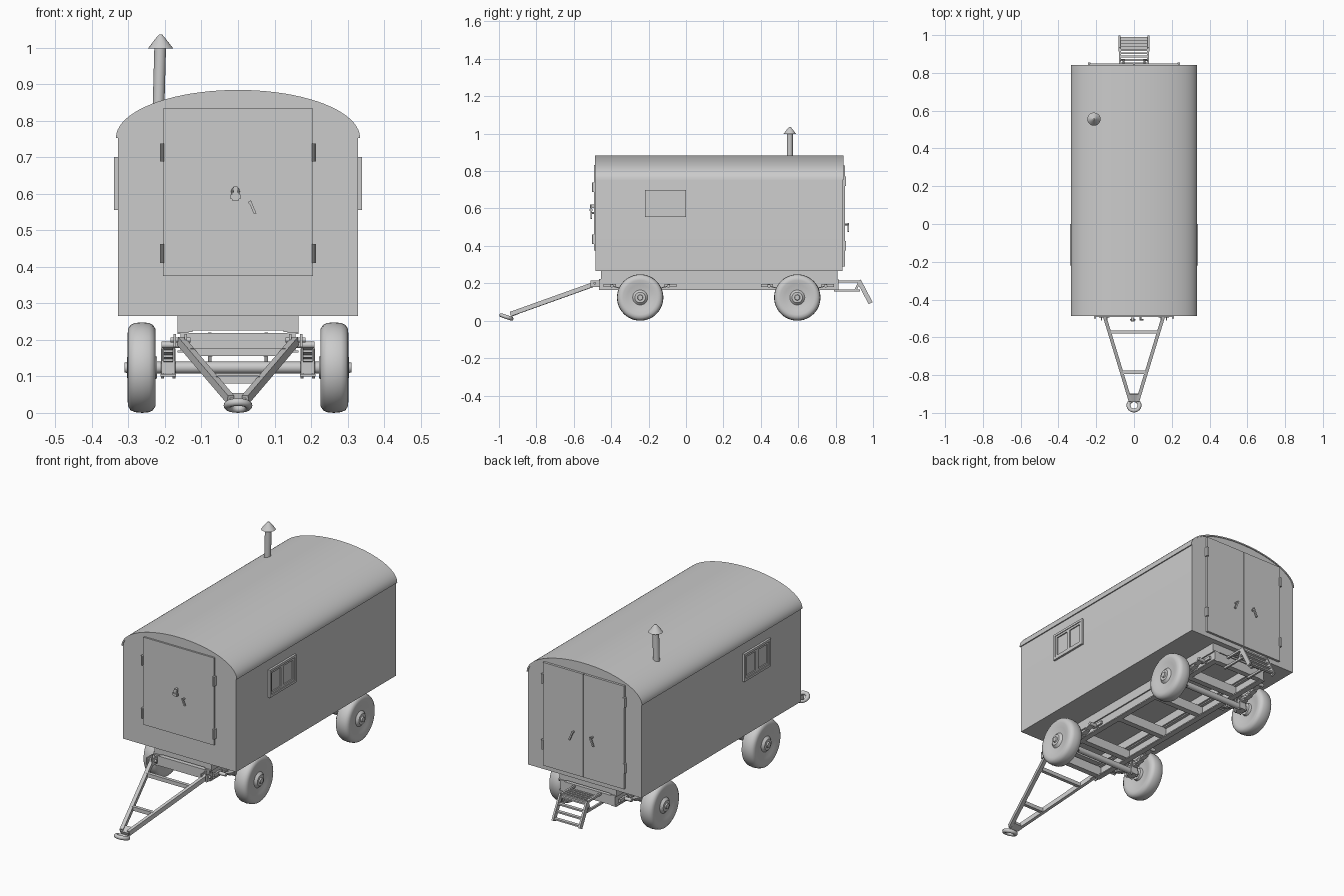
import bpy, bmesh, math
from mathutils import Vector, Matrix

if "Cube" in bpy.data.objects:
    bpy.data.objects.remove(bpy.data.objects["Cube"])


def finish(name, bm, smooth=False):
    bmesh.ops.recalc_face_normals(bm, faces=bm.faces)
    me = bpy.data.meshes.new(name)
    bm.to_mesh(me)
    bm.free()
    ob = bpy.data.objects.new(name, me)
    bpy.context.collection.objects.link(ob)
    if smooth:
        bpy.ops.object.select_all(action='DESELECT')
        ob.select_set(True)
        bpy.context.view_layer.objects.active = ob
        bpy.ops.object.shade_smooth_by_angle(angle=math.radians(35))
    return ob


def box(name, x0, x1, y0, y1, z0, z1):
    bm = bmesh.new()
    m = Matrix.Translation(((x0 + x1) / 2, (y0 + y1) / 2, (z0 + z1) / 2)) @ \
        Matrix.Diagonal((abs(x1 - x0), abs(y1 - y0), abs(z1 - z0), 1))
    bmesh.ops.create_cube(bm, size=1, matrix=m)
    return finish(name, bm)


def align(a, b):
    # local z along a-b, local x kept horizontal
    a, b = Vector(a), Vector(b)
    z = (b - a).normalized()
    x = Vector((0, 0, 1)).cross(z)
    x = x.normalized() if x.length > 1e-5 else Vector((1, 0, 0))
    y = z.cross(x)
    rot = Matrix((x, y, z)).transposed().to_4x4()
    return Matrix.Translation((a + b) / 2) @ rot, (b - a).length


def bar(name, a, b, w, h):
    m, l = align(a, b)
    bm = bmesh.new()
    bmesh.ops.create_cube(bm, size=1, matrix=m @ Matrix.Diagonal((w, h, l, 1)))
    return finish(name, bm)


def rod(name, a, b, r, r2=None, n=20):
    m, l = align(a, b)
    bm = bmesh.new()
    bmesh.ops.create_cone(bm, cap_ends=True, segments=n, radius1=r,
                          radius2=r if r2 is None else r2, depth=l, matrix=m)
    return finish(name, bm, True)


def prism(name, pts, y0, y1, smooth=True):
    # x-z outline extruded along y
    bm = bmesh.new()
    f = bm.faces.new([bm.verts.new((x, y0, z)) for x, z in pts])
    ret = bmesh.ops.extrude_face_region(bm, geom=[f])
    vs = [v for v in ret['geom'] if isinstance(v, bmesh.types.BMVert)]
    bmesh.ops.translate(bm, verts=vs, vec=(0, y1 - y0, 0))
    return finish(name, bm, smooth)


def lathe(name, prof, loc, side, n=48):
    # (x, r) profile spun around the x axis
    bm = bmesh.new()
    vs = [bm.verts.new((x, 0, r)) for x, r in prof]
    es = [bm.edges.new(p) for p in zip(vs, vs[1:])]
    bmesh.ops.spin(bm, geom=vs + es, cent=(0, 0, 0), axis=(1, 0, 0),
                   angle=math.tau, steps=n)
    bmesh.ops.remove_doubles(bm, verts=bm.verts, dist=1e-5)
    bmesh.ops.transform(bm, verts=bm.verts, matrix=Matrix.Translation(loc) @ Matrix.Diagonal((side, 1, 1, 1)))
    return finish(name, bm, True)


def torus(name, loc, R, r, rot, n=32, k=12):
    bm = bmesh.new()
    vs = [bm.verts.new((R + r * math.cos(t * math.tau / k), 0, r * math.sin(t * math.tau / k))) for t in range(k)]
    es = [bm.edges.new((vs[i], vs[(i + 1) % k])) for i in range(k)]
    bmesh.ops.spin(bm, geom=vs + es, cent=(0, 0, 0), axis=(0, 0, 1), angle=math.tau, steps=n)
    bmesh.ops.remove_doubles(bm, verts=bm.verts, dist=1e-5)
    bmesh.ops.transform(bm, verts=bm.verts, matrix=Matrix.Translation(loc) @ rot)
    return finish(name, bm, True)


def arch(a, b, n=40):
    return [(a * math.cos(math.pi * i / n), 0.753 + b * math.sin(math.pi * i / n)) for i in range(n + 1)]


# cabin and arched roof shell
prism("cabin", [(0.328, 0.265)] + arch(0.328, 0.126) + [(-0.328, 0.265)], -0.483, 0.838)
prism("roof", arch(0.334, 0.131) + arch(0.326, 0.124)[::-1], -0.487, 0.842)

# front door with hinges, padlock and handle
box("front_door", -0.205, 0.205, -0.492, -0.48, 0.375, 0.833)
for s in (-1, 1):
    for z0, z1 in ((0.41, 0.462), (0.688, 0.738)):
        box("front_hinge", s * 0.202, s * 0.213, -0.498, -0.48, z0, z1)
        rod("hinge_pin", (s * 0.207, -0.498, z0), (s * 0.207, -0.498, z1), 0.005, n=10)
bm = bmesh.new()
bmesh.ops.create_cube(bm, size=1, matrix=Matrix.Translation((-0.007, -0.507, 0.592)) @ Matrix.Diagonal((0.028, 0.016, 0.02, 1)))
bmesh.ops.bevel(bm, geom=bm.edges[:], offset=0.004, segments=2, affect='EDGES')
finish("padlock", bm, True)
torus("padlock_shackle", (-0.007, -0.507, 0.606), 0.009, 0.003, Matrix.Rotation(math.pi / 2, 4, 'X'), 20, 8)
box("hasp", -0.012, -0.002, -0.512, -0.49, 0.602, 0.62)
rod("front_handle_stem", (0.034, -0.49, 0.575), (0.034, -0.508, 0.575), 0.005, n=10)
bar("front_handle", (0.032, -0.507, 0.58), (0.047, -0.507, 0.545), 0.008, 0.007)

# rear double doors with hinges and handles
for s in (-1, 1):
    box("rear_door", s * 0.002, s * 0.235, 0.835, 0.85, 0.29, 0.83)
    for z in (0.375, 0.72):
        box("rear_hinge", s * 0.23, s * 0.243, 0.835, 0.855, z, z + 0.05)
    rod("rear_handle_stem", (s * 0.055, 0.85, 0.515), (s * 0.055, 0.868, 0.515), 0.005, n=10)
    bar("rear_handle", (s * 0.05, 0.867, 0.52), (s * 0.07, 0.867, 0.475), 0.008, 0.008)

# side windows: frame bars, panes and inner sashes
for s in (-1, 1):
    def win(name, y0, y1, z0, z1, t):
        box(name, s * 0.32, s * t, y0, y1, z0, z1)
    win("window_frame_bottom", -0.22, 0, 0.555, 0.567, 0.339)
    win("window_frame_top", -0.22, 0, 0.688, 0.70, 0.339)
    for y in (-0.22, -0.012):
        win("window_frame_side", y, y + 0.012, 0.567, 0.688, 0.339)
    for y in (-0.208, -0.11):
        win("window_pane", y, y + 0.098, 0.567, 0.688, 0.329)
        for z in (0.567, 0.677):
            win("sash_rail", y, y + 0.098, z, z + 0.011, 0.335)
        for yy in (y, y + 0.087):
            win("sash_stile", yy, yy + 0.011, 0.578, 0.677, 0.335)

# chimney
rod("chimney_pipe", (-0.218, 0.555, 0.82), (-0.213, 0.555, 1.0), 0.016)
rod("chimney_cap", (-0.212, 0.555, 0.997), (-0.212, 0.555, 1.028), 0.035, 0.011)
rod("chimney_cap_top", (-0.212, 0.555, 1.028), (-0.212, 0.555, 1.036), 0.011, 0.004)

# chassis: timber sills on steel rails with cross members
for s in (-1, 1):
    box("sill_beam", s * 0.125, s * 0.165, -0.455, 0.81, 0.222, 0.266)
    box("rail_web", s * 0.15, s * 0.158, -0.465, 0.815, 0.165, 0.222)
    for z in (0.165, 0.216):
        box("rail_flange", s * 0.135, s * 0.165, -0.465, 0.815, z, z + 0.006)
for y in (-0.455, 0.77):
    box("sill_cross", -0.125, 0.125, y, y + 0.04, 0.225, 0.266)
for y in (-0.465, -0.245, 0.04, 0.32, 0.58, 0.785):
    box("cross_member", -0.152, 0.152, y, y + 0.03, 0.168, 0.218)

# wheels, axles and leaf springs
wheel = [(0.222, 0), (0.222, 0.03), (0.235, 0.034), (0.233, 0.07), (0.226, 0.09), (0.226, 0.106),
         (0.233, 0.117), (0.243, 0.122), (0.262, 0.124), (0.282, 0.122), (0.294, 0.117),
         (0.301, 0.106), (0.302, 0.092), (0.296, 0.07), (0.292, 0.04), (0.298, 0.034),
         (0.304, 0.028), (0.304, 0.015), (0.311, 0.013), (0.311, 0)]
for y in (-0.245, 0.595):
    rod("axle", (-0.23, y, 0.124), (0.23, y, 0.124), 0.016)
    for s in (-1, 1):
        lathe("wheel", wheel, (0, y, 0.124), s)
        # stacked curved leaves
        for k, half in enumerate((0.15, 0.115, 0.08, 0.045)):
            pts = []
            for i in range(13):
                u = half * (i / 6 - 1)
                pts.append((u, 0.166 - 0.007 * k + 0.022 * (u / 0.15) ** 2))
            ring = pts + [(u, z - 0.006) for u, z in pts[::-1]]
            leaf = prism("spring_leaf", ring, -0.013, 0.013)
            leaf.matrix_world = Matrix.Translation((s * 0.191, y, 0)) @ Matrix.Rotation(math.pi / 2, 4, 'Z')
        box("spring_seat", s * 0.175, s * 0.207, y - 0.022, y + 0.022, 0.108, 0.142)
        # U-bolts
        for dx in (0.175, 0.207):
            for dy in (-0.018, 0.018):
                rod("u_bolt", (s * dx, y + dy, 0.094), (s * dx, y + dy, 0.176), 0.004, n=8)
        for dy in (-0.018, 0.018):
            rod("u_bolt_top", (s * 0.173, y + dy, 0.176), (s * 0.209, y + dy, 0.176), 0.004, n=8)
        box("spring_plate", s * 0.17, s * 0.212, y - 0.026, y + 0.026, 0.1, 0.106)
        # spring eyes and hangers
        for d in (-1, 1):
            rod("spring_eye", (s * 0.15, y + d * 0.152, 0.186), (s * 0.21, y + d * 0.152, 0.186), 0.009, n=14)
            bar("spring_hanger", (s * 0.168, y + d * 0.13, 0.188), (s * 0.168, y + d * 0.195, 0.188), 0.01, 0.016)

# A-shaped drawbar with towing eye
for s in (-1, 1):
    bar("drawbar", (s * 0.157, -0.485, 0.197), (s * 0.02, -0.935, 0.036), 0.018, 0.024)
    for dx in (0.14, 0.17):
        box("drawbar_lug", s * dx, s * (dx + 0.006), -0.51, -0.46, 0.18, 0.216)
    rod("drawbar_pin", (s * 0.13, -0.487, 0.2), (s * 0.185, -0.487, 0.2), 0.007, n=12)
bar("drawbar_cross_rear", (-0.13, -0.572, 0.166), (0.13, -0.572, 0.166), 0.018, 0.02)
bar("drawbar_cross_front", (-0.065, -0.785, 0.09), (0.065, -0.785, 0.09), 0.018, 0.02)
tilt = Matrix.Rotation(math.radians(19), 4, 'X').inverted()
bar("towing_shank", (0, -0.9, 0.045), (0, -0.938, 0.029), 0.045, 0.02)
torus("towing_eye", (0, -0.96, 0.02), 0.029, 0.0105, tilt)

# rear step: bracket, slatted platform and sloping ladder
for s in (-1, 1):
    box("step_support", s * 0.07, s * 0.08, 0.79, 0.93, 0.155, 0.166)
    box("step_platform_side", s * 0.07, s * 0.08, 0.815, 0.93, 0.205, 0.216)
    bar("step_brace", (s * 0.075, 0.905, 0.16), (s * 0.075, 0.928, 0.21), 0.01, 0.012)
    bar("ladder_side", (s * 0.077, 0.924, 0.214), (s * 0.077, 0.987, 0.094), 0.01, 0.024)
for i in range(5):
    y = 0.845 + i * 0.018
    box("platform_slat", -0.07, 0.07, y, y + 0.01, 0.206, 0.214)
for i in range(4):
    t = 0.1 + 0.27 * i
    y, z = 0.924 + 0.063 * t, 0.214 - 0.12 * t
    box("ladder_rung", -0.075, 0.075, y - 0.009, y + 0.009, z - 0.004, z + 0.004)
